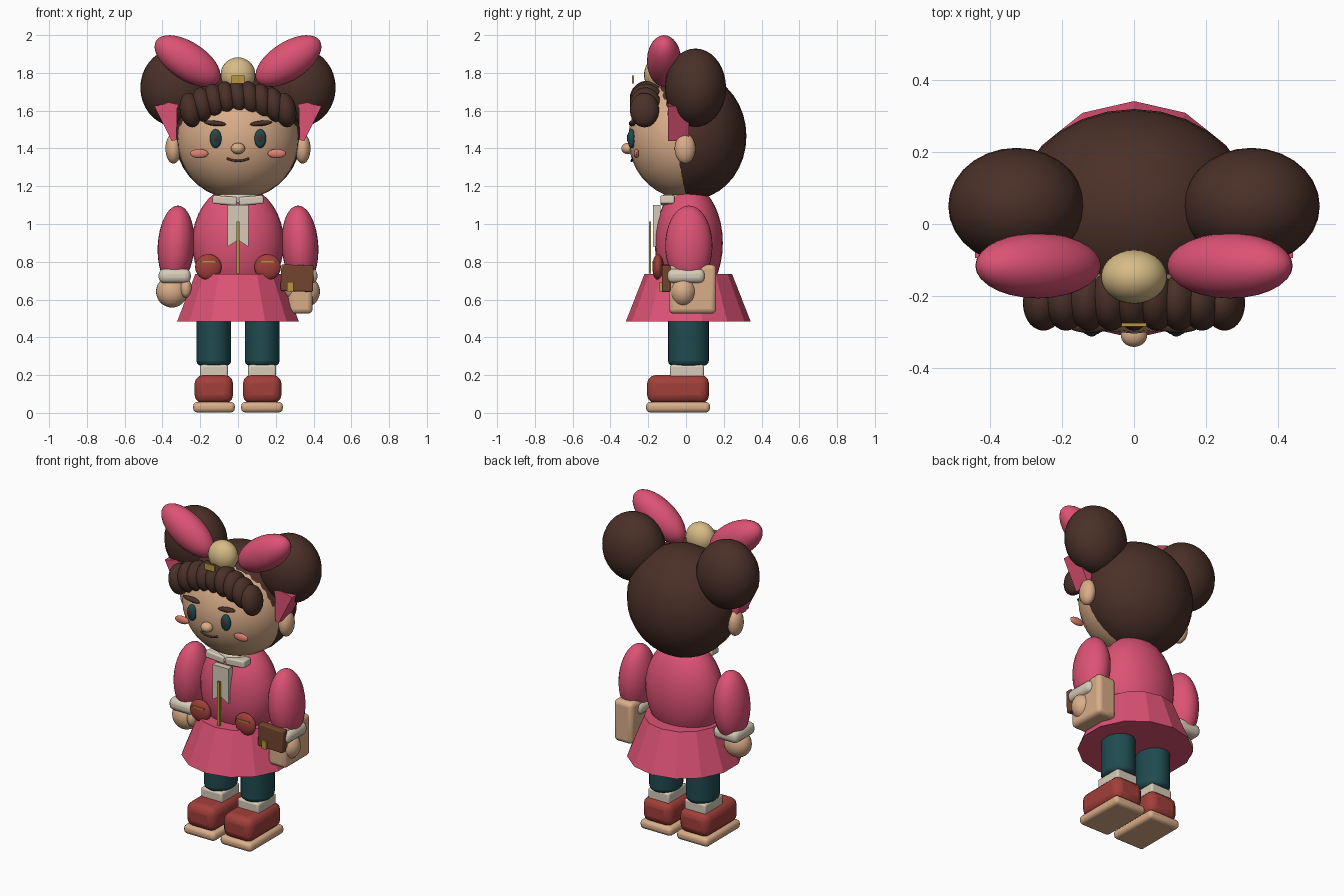
import bpy, bmesh, math
from mathutils import Matrix

if "Cube" in bpy.data.objects:
    bpy.data.objects.remove(bpy.data.objects["Cube"])


def material(name, r, g, b):
    m = bpy.data.materials.new(name)
    m.use_nodes = True
    m.diffuse_color = (r, g, b, 1)
    bsdf = m.node_tree.nodes["Principled BSDF"]
    bsdf.inputs["Base Color"].default_value = (r, g, b, 1)
    bsdf.inputs["Roughness"].default_value = 0.8
    return m


PINK = material("pink cloth", .72, .085, .175)
HAIR = material("dark brown hair", .07, .03, .021)
SKIN = material("tan skin", .70, .42, .25)
PALE = material("pale gold", .68, .50, .24)
GOLD = material("gold metal", .50, .30, .05)
LEATHER = material("brown leather", .17, .06, .028)
RED = material("red leather", .36, .05, .042)
TEAL = material("teal cloth", .014, .07, .08)
CREAM = material("cream cloth", .68, .60, .48)
BLUSH = material("salmon blush", .72, .22, .16)


def finish(name, bm, loc, mat, rot=0, bevel=0, smooth=True, segments=3):
    """Turn a bmesh into an object; rot turns it about the y axis."""
    bmesh.ops.recalc_face_normals(bm, faces=bm.faces)
    mesh = bpy.data.meshes.new(name)
    bm.to_mesh(mesh)
    bm.free()
    ob = bpy.data.objects.new(name, mesh)
    bpy.context.collection.objects.link(ob)
    ob.location = loc
    ob.rotation_euler = (0, rot, 0)
    mesh.materials.append(mat)
    if bevel:
        mod = ob.modifiers.new("Rounding", 'BEVEL')
        mod.width = bevel
        mod.segments = segments
    if smooth:
        bpy.ops.object.select_all(action='DESELECT')
        ob.select_set(True)
        bpy.context.view_layer.objects.active = ob
        bpy.ops.object.shade_smooth_by_angle(angle=math.radians(35))
    return ob


def ball(name, loc, radii, mat, rot=0):
    bm = bmesh.new()
    bmesh.ops.create_uvsphere(bm, u_segments=28, v_segments=18, radius=1)
    bmesh.ops.scale(bm, vec=radii, verts=bm.verts)
    return finish(name, bm, loc, mat, rot)


def box(name, loc, size, mat, bevel=0, rot=0, taper=1):
    """Box; taper scales the x width of its lower face."""
    bm = bmesh.new()
    bmesh.ops.create_cube(bm, size=1)
    bmesh.ops.scale(bm, vec=size, verts=bm.verts)
    for v in bm.verts:
        if v.co.z < 0:
            v.co.x *= taper
    return finish(name, bm, loc, mat, rot, bevel, smooth=bevel > 0)


def drum(name, loc, low, high, depth, mat, sides=28, stretch=1, bevel=0, smooth=True):
    bm = bmesh.new()
    bmesh.ops.create_cone(bm, cap_ends=True, segments=sides, radius1=low, radius2=high, depth=depth)
    # Put a corner at the back
    v = bm.verts[:][0].co
    turn = math.pi / 2 - math.atan2(v.y, v.x)
    bmesh.ops.rotate(bm, matrix=Matrix.Rotation(turn, 3, 'Z'), verts=bm.verts)
    bmesh.ops.scale(bm, vec=(1, stretch, 1), verts=bm.verts)
    return finish(name, bm, loc, mat, 0, bevel, smooth)


# Head and hair
ball("head", (0, 0, 1.452), (.325, .305, .32), SKIN)
ball("hair_back", (0, .03, 1.465), (.335, .29, .335), HAIR)
ball("nose", (0, -.308, 1.40), (.037, .034, .03), SKIN)
for i in range(-4, 5):
    t = abs(i) / 4
    ball("fringe_lock", (i * .063, -.2 - .02 * t, 1.668 - .065 * t * t),
         (.056, .097 - .02 * t, .092), HAIR, -.17)

# Mouth
curve = bpy.data.curves.new("mouth", 'CURVE')
curve.dimensions = '3D'
curve.bevel_depth = .006
line = curve.splines.new('POLY')
line.points.add(8)
for i, p in enumerate(line.points):
    u = i / 4 - 1
    p.co = (u * .058, -.288 + .006 * u * u, 1.334 + .013 * u * u, 1)
mouth = bpy.data.objects.new("mouth", curve)
bpy.context.collection.objects.link(mouth)
curve.materials.append(HAIR)

# Bow knot and hair pin
ball("bow_knot", (0, -.147, 1.79), (.092, .075, .092), PALE)
box("hair_pin", (0, -.28, 1.765), (.07, .01, .04), GOLD)

# Torso, skirt and neckwear
ball("torso", (0, .015, .9), (.243, .18, .305), PINK)
drum("skirt", (0, .012, .61), .33, .232, .25, PINK, sides=14, smooth=False)
drum("neck_band", (0, -.01, 1.135), .125, .11, .05, CREAM, bevel=.012)

# Neck tie with a notched end
bm = bmesh.new()
outline = [(-.055, .11), (.055, .11), (.055, -.11), (0, -.075), (-.055, -.11)]
face = bm.faces.new([bm.verts.new((x, -.015, z)) for x, z in outline])
solid = bmesh.ops.extrude_face_region(bm, geom=[face])
bmesh.ops.translate(bm, vec=(0, .04, 0),
                    verts=[g for g in solid["geom"] if isinstance(g, bmesh.types.BMVert)])
finish("neck_tie", bm, (0, -.16, .99), CREAM, smooth=False)
box("gold_cord", (0, -.19, .875), (.018, .012, .275), GOLD)

# Paired parts
for side, s in (("left", 1), ("right", -1)):
    # Face
    ball(side + "_eye", (s * .118, -.288, 1.452), (.031, .022, .05), TEAL)
    ball(side + "_pupil", (s * .118, -.303, 1.455), (.015, .01, .026), HAIR)
    ball(side + "_brow", (s * .122, -.285, 1.533), (.06, .018, .014), HAIR, -s * .1)
    ball(side + "_cheek", (s * .205, -.262, 1.373), (.048, .014, .024), BLUSH)
    ball(side + "_ear", (s * .342, -.005, 1.40), (.042, .055, .08), SKIN)
    # Buns, bow and ribbons
    ball(side + "_bun", (s * .327, .05, 1.722), (.19, .162, .207), HAIR)
    ball(side + "_bow_loop", (s * .267, -.116, 1.863), (.198, .091, .1), PINK, -s * .576)
    box(side + "_ribbon_tail", (s * .36, -.04, 1.54), (.125, .11, .2), PINK, rot=s * .22, taper=.2)
    # Collar and arms
    box(side + "_collar", (s * .07, -.098, 1.125), (.13, .075, .045), CREAM, .01, -s * .08)
    ball(side + "_sleeve", (s * .328, .015, .885), (.097, .125, .213), PINK, -s * .06)
    box(side + "_cuff", (s * .335, 0, .725), (.17, .2, .076), CREAM, .03)
    ball(side + "_hand", (s * .35, -.015, .642), (.084, .072, .084), SKIN)
    ball(side + "_thumb", (s * .275, -.06, .66), (.03, .034, .05), SKIN)
    # Belt pouches
    ball(side + "_pouch", (s * .157, -.148, .772), (.07, .03, .068), RED)
    box(side + "_pouch_trim", (s * .157, -.172, .80), (.085, .012, .008), GOLD)
    # Legs and shoes
    drum(side + "_leg", (s * .128, .013, .45), .092, .092, .4, TEAL, stretch=1.17, bevel=.025)
    box(side + "_sock", (s * .127, .005, .22), (.148, .18, .07), CREAM, .012)
    box(side + "_shoe", (s * .128, -.042, .125), (.204, .328, .15), RED, .045)
    box(side + "_sole", (s * .127, -.042, .03), (.22, .338, .056), SKIN, .022)

# Satchel by the left hand
box("satchel", (.33, .035, .655), (.13, .25, .26), SKIN, .025)
box("satchel_flap", (.313, -.105, .713), (.172, .045, .14), LEATHER, .008, .04)
box("satchel_clasp", (.277, -.13, .668), (.034, .02, .05), GOLD)
